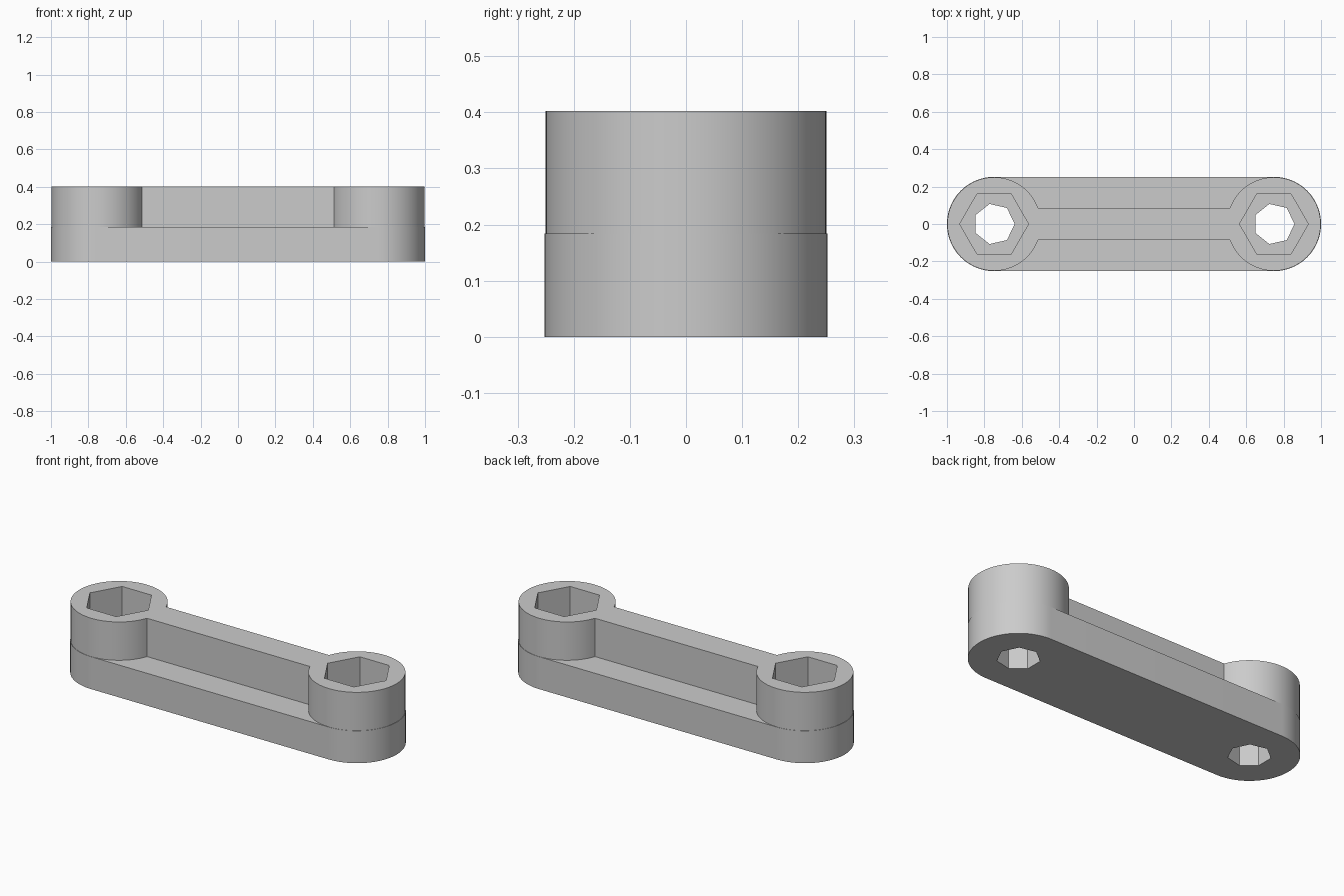
import bpy
import bmesh
from math import asin, cos, sin, pi, tau

cube = bpy.data.objects.get("Cube")
if cube:
    bpy.data.objects.remove(cube, do_unlink=True)

END_X = 0.748        # centre of each rounded end
BASE_R = 0.252
BOSS_R = 0.25
RIB_HALF = 0.085
BASE_TOP = 0.184
TOP = 0.402
STEPS = 48

grey = bpy.data.materials.new("grey_metal")
grey.use_nodes = True
COLOUR = (0.6, 0.6, 0.6, 1)
grey.diffuse_color = COLOUR
grey.node_tree.nodes["Principled BSDF"].inputs["Base Color"].default_value = COLOUR


def arc(cx, radius, start, end, steps):
    return [(cx + radius * cos(start + (end - start) * i / steps),
             radius * sin(start + (end - start) * i / steps))
            for i in range(steps + 1)]


def polygon(cx, radius, sides):
    return arc(cx, radius, 0, tau, sides)[:-1]


def plate(name, loops, z0, z1):
    """Extrude an outline with holes from z0 up to z1."""
    bm = bmesh.new()
    edges = []
    for loop in loops:
        verts = [bm.verts.new((x, y, z0)) for x, y in loop]
        edges += [bm.edges.new((v, verts[i - 1])) for i, v in enumerate(verts)]
    bmesh.ops.triangle_fill(bm, edges=edges, use_beauty=True)
    result = bmesh.ops.extrude_face_region(bm, geom=bm.faces[:], use_keep_orig=True)
    moved = [g for g in result["geom"] if isinstance(g, bmesh.types.BMVert)]
    bmesh.ops.translate(bm, verts=moved, vec=(0, 0, z1 - z0))
    bmesh.ops.recalc_face_normals(bm, faces=bm.faces[:])
    mesh = bpy.data.meshes.new(name)
    bm.to_mesh(mesh)
    bm.free()
    mesh.materials.append(grey)
    obj = bpy.data.objects.new(name, mesh)
    bpy.context.collection.objects.link(obj)
    bpy.ops.object.select_all(action="DESELECT")
    obj.select_set(True)
    bpy.context.view_layer.objects.active = obj
    bpy.ops.object.shade_smooth_by_angle(angle=pi / 6)
    return obj


# Rounded base bar with a seven-sided bolt hole at each end
base_outline = (arc(END_X, BASE_R, -pi / 2, pi / 2, STEPS)
                + arc(-END_X, BASE_R, pi / 2, 3 * pi / 2, STEPS))
bolt_holes = [polygon(side * END_X, 0.11, 7) for side in (-1, 1)]
plate("base_bar", [base_outline] + bolt_holes, 0, BASE_TOP)

# Two round bosses joined by a narrow rib, with a hexagonal nut pocket in each
neck = asin(RIB_HALF / BOSS_R)
body_outline = (arc(END_X, BOSS_R, neck - pi, pi - neck, 2 * STEPS)
                + arc(-END_X, BOSS_R, neck, tau - neck, 2 * STEPS))
nut_pockets = [polygon(side * END_X, 0.184, 6) for side in (-1, 1)]
plate("bosses_and_rib", [body_outline] + nut_pockets, BASE_TOP, TOP)
